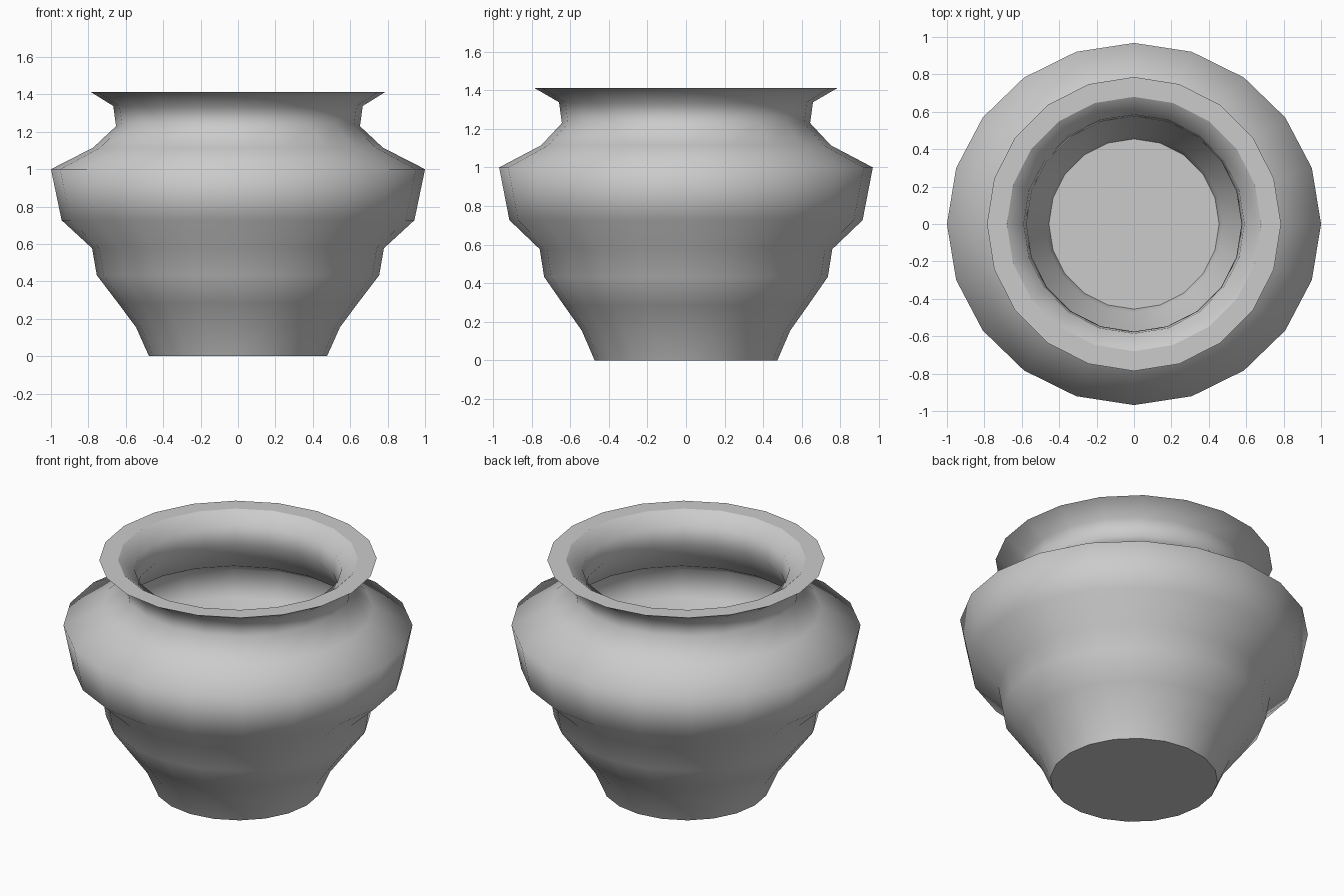
import bpy, bmesh, math

if "Cube" in bpy.data.objects:
    bpy.data.objects.remove(bpy.data.objects["Cube"])

SIDES = 20

# Rings as (x radius, y radius, z): foot up the outside, over the lip, down the inside
outside = [(0.476, 0.473, 0), (0.545, 0.54, 0.155), (0.642, 0.632, 0.285),
           (0.755, 0.735, 0.433), (0.78, 0.758, 0.577), (0.943, 0.915, 0.727),
           (1.0, 0.968, 1.0), (0.775, 0.75, 1.115), (0.652, 0.643, 1.23),
           (0.667, 0.658, 1.338), (0.786, 0.786, 1.412)]
inside = [(0.68, 0.68, 1.412), (0.59, 0.585, 1.35), (0.575, 0.575, 1.23),
          (0.70, 0.68, 1.05), (0.90, 0.87, 0.94), (0.86, 0.83, 0.78),
          (0.70, 0.68, 0.63), (0.67, 0.655, 0.46), (0.475, 0.475, 0.17),
          (0.455, 0.455, 0.10)]

bm = bmesh.new()


def ring(rx, ry, z):
    angles = [2 * math.pi * i / SIDES for i in range(SIDES)]
    return [bm.verts.new((rx * math.cos(a), ry * math.sin(a), z)) for a in angles]


# Walls
rings = [ring(*p) for p in outside + inside]
for lower, upper in zip(rings, rings[1:]):
    for i in range(SIDES):
        j = (i + 1) % SIDES
        bm.faces.new((lower[i], lower[j], upper[j], upper[i]))

# Underside and inner floor
bm.faces.new(rings[0][::-1])
bm.faces.new(rings[-1])

# Smooth walls with crisp foot, lip and floor edges
for face in bm.faces:
    face.smooth = True
lip = len(outside)
for r in (rings[0], rings[lip - 1], rings[lip], rings[-1]):
    for i in range(SIDES):
        bm.edges.get((r[i], r[(i + 1) % SIDES])).smooth = False

mesh = bpy.data.meshes.new("pot")
bm.to_mesh(mesh)
bm.free()
pot = bpy.data.objects.new("pot", mesh)
bpy.context.collection.objects.link(pot)
